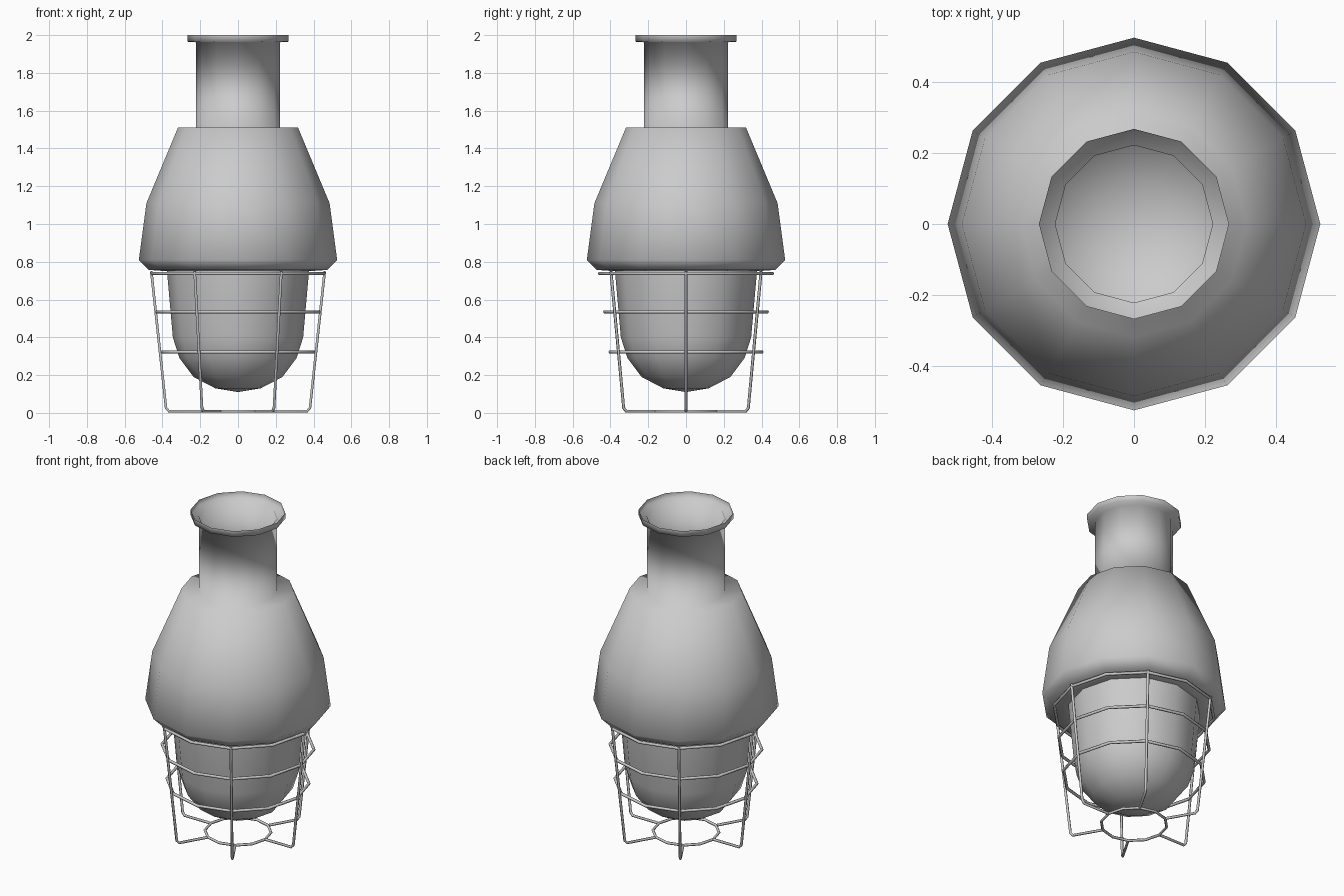
import bpy, bmesh
from math import sin, cos, pi

if "Cube" in bpy.data.objects:
    bpy.data.objects.remove(bpy.data.objects["Cube"])

SIDES = 12


def lathe(name, profile):
    """Open surface of revolution from (radius, z) points; radius 0 closes it."""
    bm = bmesh.new()
    rings = []
    for r, z in profile:
        n = SIDES if r > 0 else 1
        rings.append([bm.verts.new((r * cos(2 * pi * i / SIDES), r * sin(2 * pi * i / SIDES), z))
                      for i in range(n)])
    for a, b in zip(rings, rings[1:]):
        for i in range(SIDES):
            j = (i + 1) % SIDES
            if len(b) == 1:
                bm.faces.new((a[i], b[0], a[j]))
            else:
                bm.faces.new((a[i], b[i], b[j], a[j]))
    for f in bm.faces:
        f.smooth = True
    mesh = bpy.data.meshes.new(name)
    bm.to_mesh(mesh)
    bm.free()
    obj = bpy.data.objects.new(name, mesh)
    bpy.context.collection.objects.link(obj)


def wires(name, paths, radius, cyclic):
    """Bent wires as one bevelled curve object."""
    cu = bpy.data.curves.new(name, 'CURVE')
    cu.dimensions = '3D'
    cu.bevel_depth = radius
    cu.bevel_resolution = 1
    cu.use_fill_caps = True
    for path in paths:
        sp = cu.splines.new('POLY')
        sp.points.add(len(path) - 1)
        for p, co in zip(sp.points, path):
            p.co = (*co, 1)
        sp.use_cyclic_u = cyclic
    obj = bpy.data.objects.new(name, cu)
    bpy.context.collection.objects.link(obj)


def circle(r, z):
    return [(r * cos(2 * pi * i / SIDES), r * sin(2 * pi * i / SIDES), z) for i in range(SIDES)]


# Housing: open flange, neck, shoulder, flared body, underside
lathe("lamp_housing", [(0.268, 2.0), (0.268, 1.965), (0.222, 1.962), (0.222, 1.51),
                       (0.318, 1.51), (0.485, 1.11), (0.525, 0.81), (0.472, 0.757),
                       (0.375, 0.75)])

# Glass dome hanging below the housing
lathe("glass_dome", [(0.376, 0.75), (0.345, 0.40), (0.31, 0.29), (0.235, 0.19),
                     (0.12, 0.13), (0, 0.11)])

# Guard cage: hoops, then six bent ribs running in to the bottom ring
wires("cage_hoops", [circle(0.457, 0.738), circle(0.43, 0.535), circle(0.402, 0.322)], 0.009, True)
wires("cage_bottom_ring", [circle(0.187, 0.009)], 0.008, True)

rib = [(0.459, 0.75), (0.381, 0.026), (0.366, 0.009), (0.187, 0.009)]
wires("cage_ribs", [[(r * cos(k * pi / 3), r * sin(k * pi / 3), z) for r, z in rib]
                    for k in range(6)], 0.008, False)
